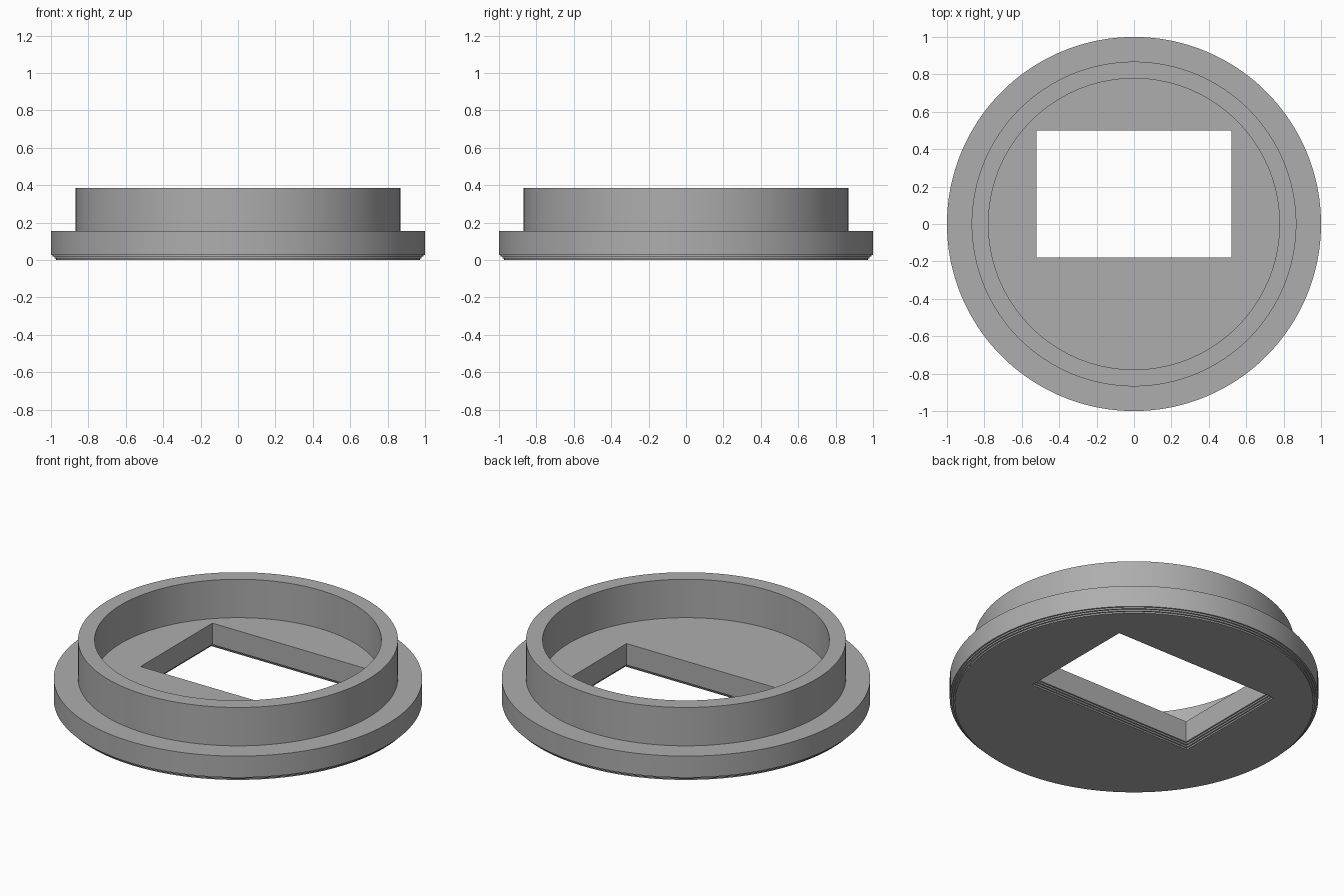
import bpy, bmesh
from math import cos, sin, pi, radians

cube = bpy.data.objects.get("Cube")
if cube:
    bpy.data.objects.remove(cube, do_unlink=True)

SEGMENTS = 180
STEP_Z, STEP_IN, STEPS = 0.009, 0.009, 3

grey = bpy.data.materials.new("matte grey")
grey.use_nodes = True
colour = (0.42, 0.42, 0.42, 1)
grey.diffuse_color = colour
grey.node_tree.nodes["Principled BSDF"].inputs["Base Color"].default_value = colour


def circle(radius, z):
    return [(radius * cos(2 * pi * i / SEGMENTS), radius * sin(2 * pi * i / SEGMENTS), z)
            for i in range(SEGMENTS)]


def rectangle(grow, z):
    x, back, front = 0.52 + grow, 0.5 + grow, -0.18 - grow
    return [(-x, front, z), (x, front, z), (x, back, z), (-x, back, z)]


def loft(name, rings):
    """Skin a stack of rings and cap both ends."""
    bm = bmesh.new()
    loops = [[bm.verts.new(p) for p in ring] for ring in rings]
    count = len(loops[0])
    for low, high in zip(loops, loops[1:]):
        for i in range(count):
            j = (i + 1) % count
            bm.faces.new((low[i], low[j], high[j], high[i]))
    bm.faces.new(loops[0][::-1])
    bm.faces.new(loops[-1])
    bmesh.ops.recalc_face_normals(bm, faces=bm.faces)
    mesh = bpy.data.meshes.new(name)
    bm.to_mesh(mesh)
    bm.free()
    mesh.materials.append(grey)
    obj = bpy.data.objects.new(name, mesh)
    bpy.context.collection.objects.link(obj)
    return obj


# Flanged cap: stepped bottom edge, wide flange, raised collar, recessed floor
profile = []
for k in range(STEPS):
    r = 1 - STEP_IN * (STEPS - k)
    profile += [(r, k * STEP_Z), (r, (k + 1) * STEP_Z)]
profile += [(1, STEPS * STEP_Z), (1, 0.155), (0.868, 0.155),
            (0.868, 0.385), (0.778, 0.385), (0.778, 0.155)]
cap = loft("flanged_cap", [circle(r, z) for r, z in profile])

# Window cutter: widens in small steps towards the underside
levels = [(STEPS * STEP_IN, -0.1)]
for k in range(STEPS):
    z = (k + 1) * STEP_Z
    levels += [((STEPS - k) * STEP_IN, z), ((STEPS - k - 1) * STEP_IN, z)]
levels.append((0, 0.3))
cutter = loft("window_cutter", [rectangle(g, z) for g, z in levels])
cutter.hide_render = True

# Cut the window and keep only the finished part
cut = cap.modifiers.new("window", 'BOOLEAN')
cut.operation = 'DIFFERENCE'
cut.solver = 'EXACT'
cut.object = cutter
bpy.context.view_layer.objects.active = cap
cap.select_set(True)
bpy.ops.object.modifier_apply(modifier=cut.name)
bpy.data.objects.remove(cutter, do_unlink=True)
bpy.ops.object.shade_smooth_by_angle(angle=radians(30))
